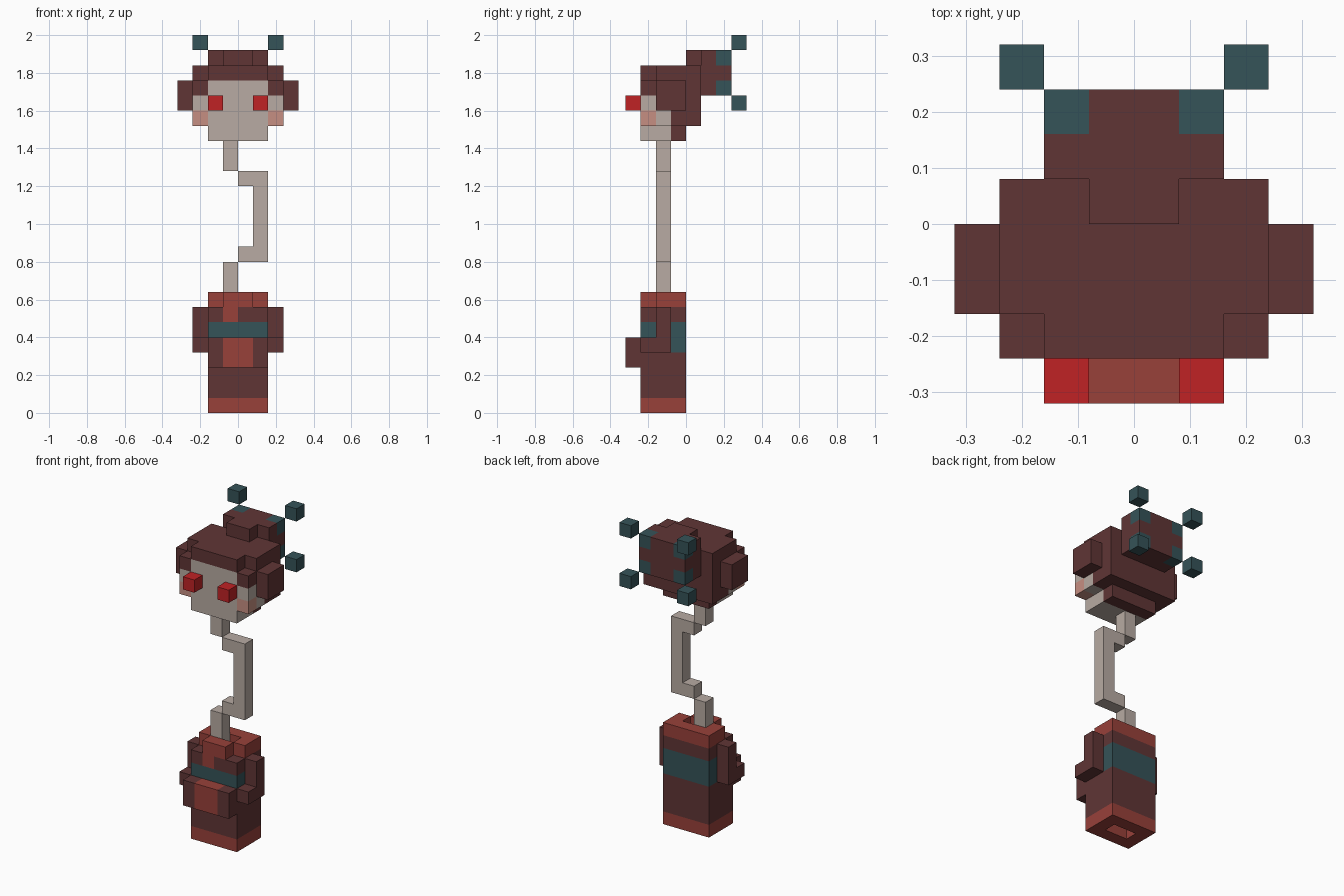
import bpy
import bmesh

cube = bpy.data.objects.get("Cube")
if cube:
    bpy.data.objects.remove(cube, do_unlink=True)

U = 0.08  # block size


def material(name, rgb):
    """Flat material from display (sRGB) 0-255 values."""
    lin = [((c / 255 + 0.055) / 1.055) ** 2.4 for c in rgb] + [1.0]
    m = bpy.data.materials.new(name)
    m.use_nodes = True
    m.diffuse_color = lin
    bsdf = next(n for n in m.node_tree.nodes if n.type == 'BSDF_PRINCIPLED')
    bsdf.inputs["Base Color"].default_value = lin
    bsdf.inputs["Roughness"].default_value = 0.9
    return m


MAROON = material("dark maroon", (96, 53, 53))
BRICK = material("brick red", (152, 65, 58))
TEAL = material("dark teal", (53, 83, 88))
SKIN = material("pale skin", (184, 171, 163))
PINK = material("cheek pink", (198, 143, 130))
RED = material("bright red", (192, 34, 37))

# Each block side: direction and its corners, counter-clockwise from outside
SIDES = [
    ((1, 0, 0), [(1, 0, 0), (1, 1, 0), (1, 1, 1), (1, 0, 1)]),
    ((-1, 0, 0), [(0, 0, 0), (0, 0, 1), (0, 1, 1), (0, 1, 0)]),
    ((0, 1, 0), [(0, 1, 0), (0, 1, 1), (1, 1, 1), (1, 1, 0)]),
    ((0, -1, 0), [(0, 0, 0), (1, 0, 0), (1, 0, 1), (0, 0, 1)]),
    ((0, 0, 1), [(0, 0, 1), (1, 0, 1), (1, 1, 1), (0, 1, 1)]),
    ((0, 0, -1), [(0, 0, 0), (0, 1, 0), (1, 1, 0), (1, 0, 0)]),
]


def part(name, boxes):
    """Fill boxes (material, x range, y range, z range) in block units.
    Later boxes repaint earlier ones; material None carves blocks away."""
    cells = {}
    for mat, xr, yr, zr in boxes:
        for x in range(*xr):
            for y in range(*yr):
                for z in range(*zr):
                    if mat:
                        cells[x, y, z] = mat
                    else:
                        cells.pop((x, y, z), None)
    mesh = bpy.data.meshes.new(name)
    mats = []
    for m in cells.values():
        if m not in mats:
            mats.append(m)
            mesh.materials.append(m)
    # Skin the outside of the filled cells
    bm = bmesh.new()
    verts = {}
    for (x, y, z), m in cells.items():
        for (dx, dy, dz), corners in SIDES:
            if (x + dx, y + dy, z + dz) in cells:
                continue
            loop = []
            for a, b, c in corners:
                key = (x + a, y + b, z + c)
                if key not in verts:
                    verts[key] = bm.verts.new([k * U for k in key])
                loop.append(verts[key])
            bm.faces.new(loop).material_index = mats.index(m)
    # Merge flat same-colour faces
    bmesh.ops.dissolve_limit(bm, angle_limit=0.02, verts=bm.verts[:],
                             edges=bm.edges[:], delimit={'MATERIAL'})
    bm.to_mesh(mesh)
    bm.free()
    obj = bpy.data.objects.new(name, mesh)
    bpy.context.collection.objects.link(obj)
    return obj


def both(name, boxes):
    """Build a part on the +x side and its mirror on the -x side."""
    part("left_" + name, boxes)
    part("right_" + name,
         [(m, (-x[1], -x[0]), y, z) for m, x, y, z in boxes])


# Robe with hems, belt, collar and recessed openings
part("robe", [
    (MAROON, (-2, 2), (-3, 0), (0, 8)),
    (BRICK, (-2, 2), (-3, 0), (0, 1)),
    (BRICK, (-2, 2), (-3, 0), (7, 8)),
    (BRICK, (-1, 0), (-3, -2), (6, 7)),
    (TEAL, (-2, 2), (-3, 0), (5, 6)),
    (TEAL, (-2, 2), (-1, 0), (4, 6)),
    (None, (-2, -1), (-3, -2), (7, 8)),
    (None, (1, 2), (-3, -2), (7, 8)),
    (None, (-1, 1), (-2, -1), (7, 8)),
    (None, (-1, 1), (-2, -1), (0, 1)),
])

# Sleeves bent forward, joined by the cuffs
both("sleeve", [
    (MAROON, (2, 3), (-2, -1), (4, 7)),
    (MAROON, (2, 3), (-3, -2), (4, 5)),
])
part("cuffs", [
    (MAROON, (-2, 2), (-4, -3), (3, 5)),
    (BRICK, (-1, 1), (-4, -3), (3, 5)),
])

# Crooked neck
part("neck", [
    (SKIN, (-1, 0), (-2, -1), (7, 10)),
    (SKIN, (0, 2), (-2, -1), (10, 11)),
    (SKIN, (1, 2), (-2, -1), (11, 15)),
    (SKIN, (0, 2), (-2, -1), (15, 16)),
    (SKIN, (-1, 0), (-2, -1), (16, 18)),
])

# Head: hair shell, face, cheeks
part("head", [
    (MAROON, (-2, 2), (-3, 0), (18, 19)),
    (MAROON, (-3, 3), (-3, 1), (19, 22)),
    (MAROON, (-3, 3), (-2, 1), (22, 23)),
    (MAROON, (-2, 2), (-3, -2), (22, 23)),
    (MAROON, (-1, 1), (0, 1), (23, 24)),
    (SKIN, (-2, 2), (-3, -1), (18, 19)),
    (SKIN, (-3, 3), (-3, -1), (19, 20)),
    (SKIN, (-3, 3), (-3, -2), (20, 21)),
    (SKIN, (-2, 2), (-3, -2), (21, 22)),
    (PINK, (-3, -2), (-3, -2), (19, 20)),
    (PINK, (2, 3), (-3, -2), (19, 20)),
])
both("hair_side", [(MAROON, (3, 4), (-2, 0), (20, 22))])
both("eye", [(RED, (1, 2), (-4, -3), (20, 21))])

# Hair bun with teal corners
corners = [(TEAL, x, (2, 3), z)
           for x in ((-2, -1), (1, 2)) for z in ((21, 22), (23, 24))]
part("hair_bun", [(MAROON, (-2, 2), (1, 3), (21, 24))] + corners)

# Hairpin tips off the corners of the bun
both("upper_hairpin_tip", [(TEAL, (2, 3), (3, 4), (24, 25))])
both("lower_hairpin_tip", [(TEAL, (2, 3), (3, 4), (20, 21))])
